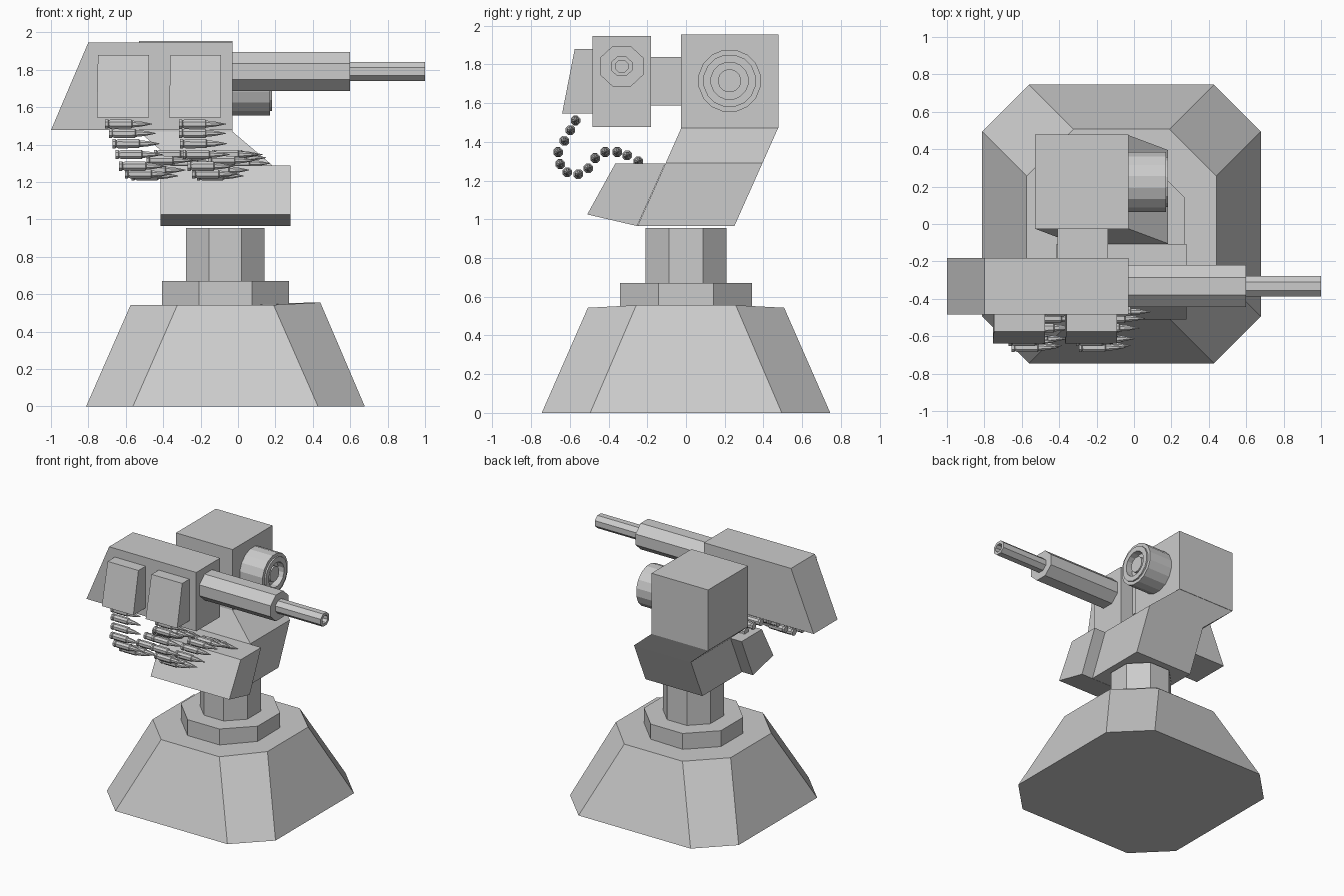
import bpy, math
from mathutils import Vector

if "Cube" in bpy.data.objects:
    bpy.data.objects.remove(bpy.data.objects["Cube"])


def make(name, verts, faces):
    me = bpy.data.meshes.new(name)
    me.from_pydata(verts, [], faces)
    me.update()
    ob = bpy.data.objects.new(name, me)
    bpy.context.collection.objects.link(ob)
    # consistent outward normals
    import bmesh
    bm = bmesh.new()
    bm.from_mesh(me)
    bmesh.ops.recalc_face_normals(bm, faces=bm.faces)
    bm.to_mesh(me)
    bm.free()
    return ob


def loft(name, rings):
    """Skin a stack of equal-count rings and cap both ends."""
    n = len(rings[0])
    verts = [Vector(p) for r in rings for p in r]
    faces = [tuple(range(n)), tuple(range((len(rings) - 1) * n, len(rings) * n))]
    for k in range(len(rings) - 1):
        for i in range(n):
            j = (i + 1) % n
            faces.append((k * n + i, k * n + j, (k + 1) * n + j, (k + 1) * n + i))
    return make(name, verts, faces)


def rect(x0, x1, y0, y1, z):
    return [(x0, y0, z), (x1, y0, z), (x1, y1, z), (x0, y1, z)]


def box(name, x0, x1, y0, y1, z0, z1):
    return loft(name, [rect(x0, x1, y0, y1, z0), rect(x0, x1, y0, y1, z1)])


def lathe_x(name, profile, y, z, sides, x=0, sy=1):
    """Turn an (x, radius) profile about an axis parallel to x."""
    angles = [(i + 0.5) * math.tau / sides for i in range(sides)]
    return loft(name, [[(x + px, y + sy * r * math.cos(a), z + r * math.sin(a))
                        for a in angles] for px, r in profile])


def octagon(cx, half, flat, z, z_right=None):
    pts = [(half, -flat), (half, flat), (flat, half), (-flat, half),
           (-half, flat), (-half, -flat), (-flat, -half), (flat, -half)]
    return [(cx + px, py, z_right if z_right and px == half else z) for px, py in pts]


# Pedestal: chamfered base, collar and post
CX = -0.067
loft("base", [octagon(CX, 0.745, 0.495, 0), octagon(CX, 0.507, 0.257, 0.543, 0.556)])
for name, half, z0, z1 in (("collar", 0.34, 0.53, 0.67), ("post", 0.21, 0.67, 0.955)):
    flat = half * math.tan(math.pi / 8)
    loft(name, [octagon(CX, half, flat, z0), octagon(CX, half, flat, z1)])

# Leaning arm that steps sideways under the head
loft("arm", [rect(-0.32, 0.183, -0.25, 0.25, 0.965),
             rect(-0.32, 0.183, -0.105, 0.395, 1.29),
             rect(-0.53, -0.03, -0.025, 0.475, 1.47)])

# Ammunition tray on the arm front
tray = [(-0.51, 1.025), (-0.365, 1.288), (-0.108, 1.288), (-0.252, 0.965)]
loft("ammo_tray", [[(x, y, z) for y, z in tray] for x in (-0.415, 0.28)])

# Sensor head with stepped lens
box("sensor_head", -0.53, -0.03, -0.026, 0.478, 1.47, 1.955)
lathe_x("sensor_lens", [(-0.04, 0.163), (0.17, 0.163), (0.17, 0.137), (0.182, 0.137),
                        (0.182, 0.097), (0.13, 0.097), (0.13, 0.06), (0.165, 0.06)],
        0.225, 1.715, 16)

# Gun housing with slanted rear, and its link to the head
loft("gun_housing", [rect(-1.0, -0.03, -0.484, -0.182, 1.477),
                     rect(-0.8, -0.03, -0.484, -0.182, 1.947)])
box("gun_link", -0.41, -0.14, -0.19, -0.02, 1.587, 1.838)

# Octagonal barrel with hollow muzzle
lathe_x("barrel_sleeve", [(-0.04, 0.113), (0.6, 0.113)], -0.332, 1.79, 8, sy=1.08)
lathe_x("barrel", [(0.59, 0.055), (1.0, 0.055), (1.0, 0.033), (0.9, 0.033)],
        -0.332, 1.79, 8, sy=1.08)

# Magazine boxes, wedge shaped
for i, x in enumerate((-0.755, -0.368)):
    loft(f"magazine_{i + 1}", [rect(x, x + 0.278, -0.64, -0.48, 1.545),
                               rect(x + 0.006, x + 0.278, -0.575, -0.48, 1.878)])

# Ammunition belts: the same (y, z) drape, drifting forward in x
drape = [(-.57, 1.51), (-.597, 1.46), (-.628, 1.405), (-.66, 1.347), (-.65, 1.285),
         (-.613, 1.243), (-.556, 1.233), (-.505, 1.264), (-.469, 1.316),
         (-.417, 1.347), (-.355, 1.347), (-.304, 1.33), (-.247, 1.3)]
belt_x = [(-.71, -.69, -.67, -.655, -.635, -.605, -.57, -.53, -.49, -.45, -.42, -.39, -.36),
          (-.315, -.315, -.31, -.295, -.27, -.245, -.22, -.19, -.16, -.14, -.12, -.10, -.08)]
bullet = [(0, .027), (.015, .027), (.02, .021), (.03, .027), (.14, .026),
          (.145, .02), (.19, .015), (.25, .002)]
for b, xs in enumerate(belt_x):
    for i, ((y, z), x) in enumerate(zip(drape, xs)):
        lathe_x(f"belt_{b + 1}_round_{i + 1}", bullet, y, z, 8, x=x)
